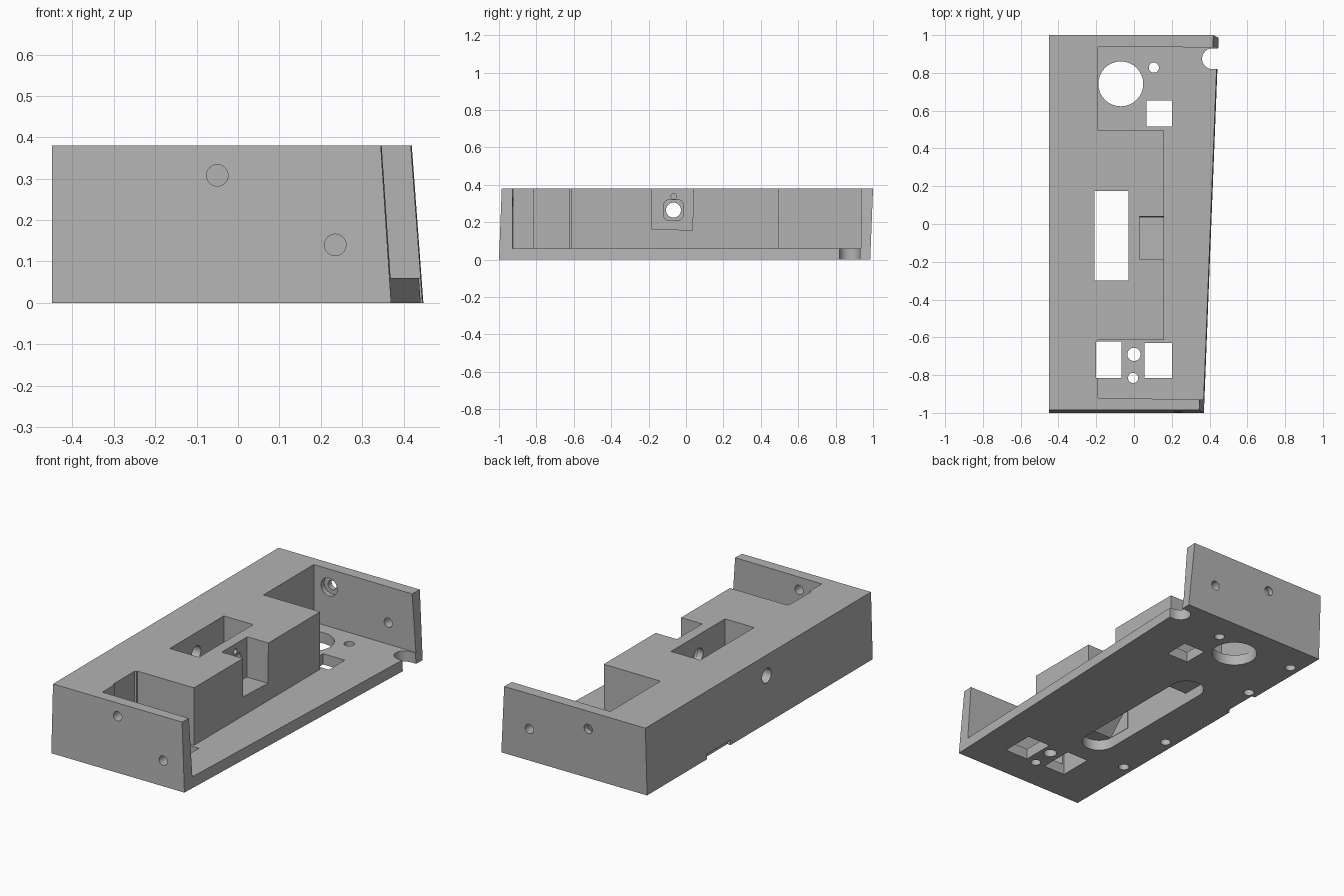
import bpy, bmesh, math
from mathutils import Vector

if "Cube" in bpy.data.objects:
    bpy.data.objects.remove(bpy.data.objects["Cube"])

grey = bpy.data.materials.new("plain grey")
grey.diffuse_color = (0.45, 0.45, 0.45, 1)
grey.use_nodes = True
grey.node_tree.nodes["Principled BSDF"].inputs["Base Color"].default_value = grey.diffuse_color


def solid(name, lower, upper):
    """Closed solid lofted between two rings with equal point counts."""
    bm = bmesh.new()
    a = [bm.verts.new(p) for p in lower]
    b = [bm.verts.new(p) for p in upper]
    n = len(a)
    bm.faces.new(a[::-1])
    bm.faces.new(b)
    for i in range(n):
        bm.faces.new((a[i], a[(i + 1) % n], b[(i + 1) % n], b[i]))
    bmesh.ops.recalc_face_normals(bm, faces=bm.faces)
    mesh = bpy.data.meshes.new(name)
    bm.to_mesh(mesh)
    bm.free()
    obj = bpy.data.objects.new(name, mesh)
    bpy.context.collection.objects.link(obj)
    mesh.materials.append(grey)
    return obj


def prism(name, pts, z0, z1):
    return solid(name, [(x, y, z0) for x, y in pts], [(x, y, z1) for x, y in pts])


def box(name, x0, x1, y0, y1, z0, z1):
    return prism(name, [(x0, y0), (x1, y0), (x1, y1), (x0, y1)], z0, z1)


def drill(name, start, end, r, n=32):
    """Round cutter between two points."""
    s, e = Vector(start), Vector(end)
    q = (e - s).to_track_quat('Z', 'Y')
    ring = [q @ Vector((r * math.cos(i * math.tau / n), r * math.sin(i * math.tau / n), 0))
            for i in range(n)]
    return solid(name, [s + p for p in ring], [e + p for p in ring])


def slot(x, y0, y1, r, n=16):
    """Outline of a slot with round ends, along y."""
    pts = [(x + r * math.cos(i * math.pi / n), y1 + r * math.sin(i * math.pi / n)) for i in range(n + 1)]
    return pts + [(2 * x - px, y0 + y1 - py) for px, py in pts]


# Main body: leaning ends and a slanted, tapering right side
housing = solid("housing",
                [(-0.45, -1, 0), (0.37, -1, 0), (0.448, 0.985, 0), (-0.45, 0.985, 0)],
                [(-0.45, -0.985, 0.38), (0.345, -0.985, 0.38), (0.42, 1, 0.38), (-0.45, 1, 0.38)])

cuts = []
# Open bays around the central block
cuts.append(prism("bay_cutter", [(-0.19, -0.922), (1, -0.935), (1, 0.932), (-0.19, 0.938),
                                 (-0.19, 0.495), (0.16, 0.495), (0.16, -0.615), (-0.19, -0.615)], 0.06, 0.6))
# Floor windows
cuts.append(box("front_left_window_cutter", -0.2, -0.065, -0.815, -0.623, -0.1, 0.6))
cuts.append(box("front_right_window_cutter", 0.055, 0.2, -0.815, -0.63, -0.1, 0.2))
cuts.append(box("rear_window_cutter", 0.065, 0.2, 0.515, 0.655, -0.1, 0.2))
# Round floor holes
for x, y, r in ((-0.07, 0.742, 0.119), (0.105, 0.828, 0.027), (0, -0.69, 0.035), (-0.005, -0.815, 0.027)):
    cuts.append(drill("floor_hole_cutter", (x, y, -0.1), (x, y, 0.2), r))
# Round-ended notch in the right floor edge
cuts.append(prism("edge_notch_cutter", [(0.6, 0.82), (0.6, 0.93)] +
                  [(0.415 + 0.055 * math.cos(a), 0.875 + 0.055 * math.sin(a))
                   for a in (math.pi / 2 + i * math.pi / 12 for i in range(13))], -0.1, 0.06))
# Central pocket, long slot below it and the ramp joining them
cuts.append(box("pocket_cutter", -0.21, -0.03, -0.3, 0.175, -0.1, 0.6))
cuts.append(prism("long_slot_cutter", slot(-0.12, -0.43, 0.29, 0.09), -0.1, 0.06))
ramp = [(-0.45, 0.05), (-0.29, 0.05), (-0.29, 0.2), (-0.3, 0.2)]
cuts.append(solid("ramp_cutter", [(-0.208, y, z) for y, z in ramp], [(-0.032, y, z) for y, z in ramp]))
# Side recess with a rounded square seat, small hole and cross bore
cuts.append(solid("side_recess_cutter",
                  [(0.03, -0.185, 0.165), (0.03, 0.035, 0.157), (0.3, 0.035, 0.157), (0.3, -0.185, 0.165)],
                  [(0.03, -0.185, 0.6), (0.03, 0.042, 0.6), (0.3, 0.042, 0.6), (0.3, -0.185, 0.6)]))
seat = []
for k, (sy, sz) in enumerate(((1, 1), (-1, 1), (-1, -1), (1, -1))):
    for i in range(7):
        a = (k + i / 6) * math.pi / 2
        seat.append((-0.067 + sy * 0.024 + 0.028 * math.cos(a), 0.265 + sz * 0.027 + 0.028 * math.sin(a)))
cuts.append(solid("seat_cutter", [(0.005, y, z) for y, z in seat], [(0.1, y, z) for y, z in seat]))
cuts.append(drill("small_hole_cutter", (-0.01, -0.065, 0.338), (0.1, -0.065, 0.338), 0.015))
cuts.append(drill("cross_bore_cutter", (-0.6, -0.067, 0.265), (0.1, -0.067, 0.265), 0.04))
# End wall holes
for x, z in ((-0.05, 0.308), (0.235, 0.14)):
    cuts.append(drill("front_hole_cutter", (x, -1.1, z), (x, -0.88, z), 0.026))
for x, z in ((-0.095, 0.28), (0.27, 0.18)):
    cuts.append(drill("back_hole_cutter", (x, 0.88, z), (x, 1.1, z), 0.026))
cuts.append(drill("counterbore_cutter", (-0.095, 0.88, 0.28), (-0.095, 0.965, 0.28), 0.05))
# Blind holes along the left underside
for y in (-0.553, -0.21, 0.475, 0.817):
    cuts.append(drill("underside_hole_cutter", (-0.393, y, -0.1), (-0.393, y, 0.15), 0.028))
# Shallow notch in the lower left edge
cuts.append(box("lower_notch_cutter", -0.6, -0.43, 0.25, 0.457, -0.1, 0.028))

for c in cuts:
    c.hide_render = True
    m = housing.modifiers.new(c.name, 'BOOLEAN')
    m.operation = 'DIFFERENCE'
    m.solver = 'EXACT'
    m.object = c

# Bake the cuts and drop the helpers
bpy.context.view_layer.update()
mesh = bpy.data.meshes.new_from_object(housing.evaluated_get(bpy.context.evaluated_depsgraph_get()))
housing.modifiers.clear()
housing.data = mesh
for c in cuts:
    bpy.data.objects.remove(c)
bpy.context.view_layer.objects.active = housing
housing.select_set(True)
bpy.ops.object.shade_smooth_by_angle(angle=math.radians(30))
